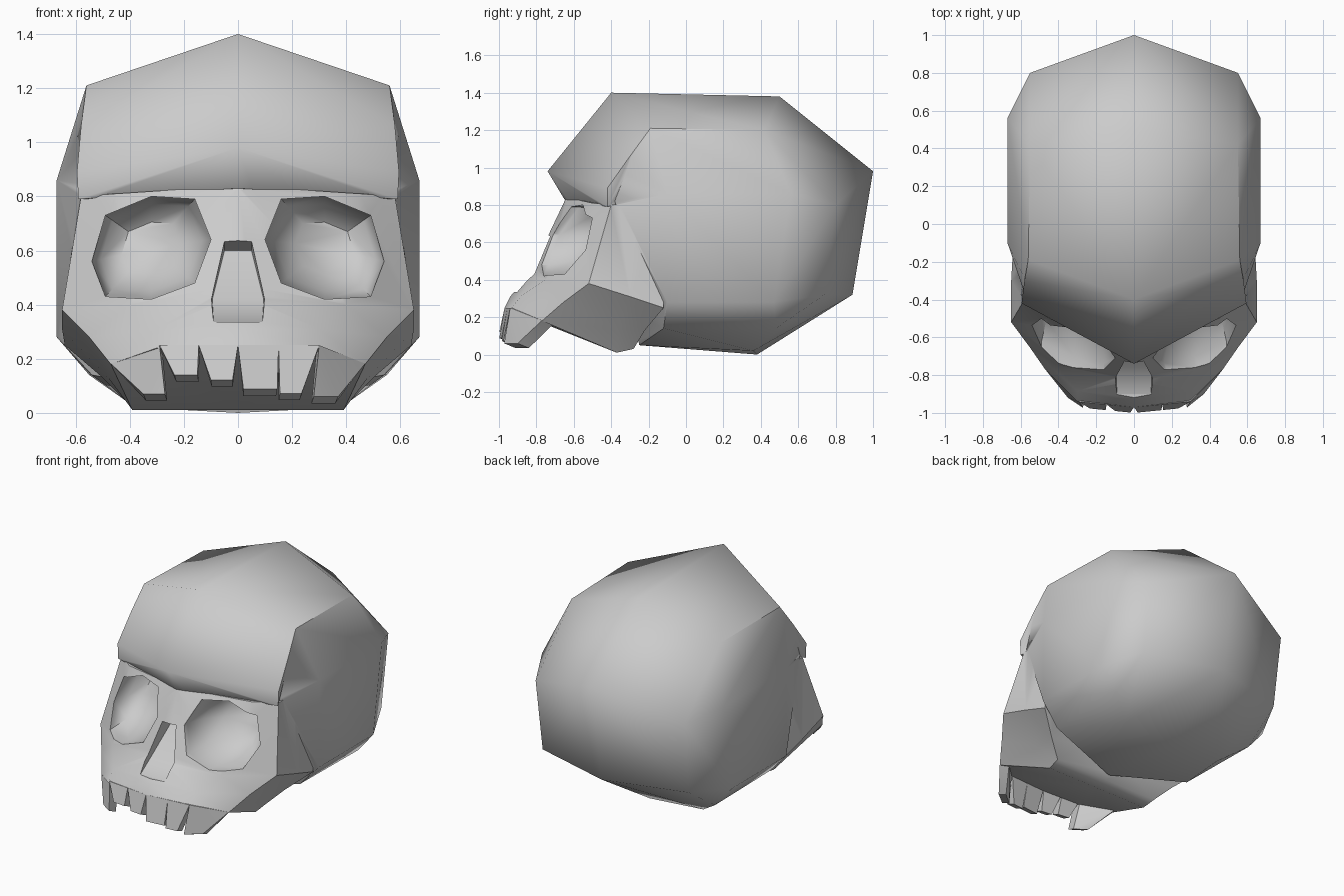
import bpy, bmesh, math

if "Cube" in bpy.data.objects:
    bpy.data.objects.remove(bpy.data.objects["Cube"])


def finish(name, bm):
    bmesh.ops.recalc_face_normals(bm, faces=bm.faces)
    me = bpy.data.meshes.new(name)
    bm.to_mesh(me)
    bm.free()
    ob = bpy.data.objects.new(name, me)
    bpy.context.collection.objects.link(ob)
    return ob


def mirrored(pts):
    return list(pts) + [(-x, y, z) for x, y, z in pts if abs(x) > 1e-5]


def hull(name, pts):
    bm = bmesh.new()
    for p in pts:
        bm.verts.new(p)
    bmesh.ops.convex_hull(bm, input=bm.verts)
    bmesh.ops.delete(bm, geom=[v for v in bm.verts if not v.link_faces], context='VERTS')
    return finish(name, bm)


def combine(ob, others, operation):
    bpy.context.view_layer.objects.active = ob
    for c in others:
        m = ob.modifiers.new("combine", 'BOOLEAN')
        m.operation, m.solver, m.object = operation, 'EXACT', c
        bpy.ops.object.modifier_apply(modifier=m.name)
        bpy.data.objects.remove(c)


def smooth(ob, deg):
    bpy.ops.object.select_all(action='DESELECT')
    ob.select_set(True)
    bpy.context.view_layer.objects.active = ob
    bpy.ops.object.shade_smooth_by_angle(angle=math.radians(deg))


# Cranium: front, middle and rear rings plus the temples
skull = hull("skull", mirrored([
    (0, -.40, 1.4), (.56, -.19, 1.21), (.67, -.10, .86), (.67, -.10, .28), (.54, -.12, .14), (0, -.25, .05),
    (0, .50, 1.38), (.55, .42, 1.2), (.67, .56, .86), (.67, .47, .28), (.55, .48, .14), (.38, .36, .02),
    (0, .38, 0), (0, 1.0, .98), (.55, .80, .80), (.54, .74, .32), (0, .89, .32),
    (.575, -.38, .82), (.575, -.30, 1.06)]))

# Forehead with overhanging brow
brow = hull("brow", mirrored([
    (0, -.40, 1.4), (.56, -.19, 1.21), (.58, -.30, 1.06),
    (0, -.74, .98), (.595, -.42, .89), (0, -.65, .83), (.59, -.42, .79),
    (0, -.30, .84), (.50, -.25, .84)]))

# Face: four half rows from the centre line round the cheek to the back
rows = [
    [(0, -.64, .84), (.45, -.50, .81), (.58, -.40, .80), (.59, -.26, .81), (.57, -.10, .80), (0, -.10, .82)],
    [(0, -.83, .44), (.40, -.75, .40), (.65, -.52, .38), (.65, -.30, .31), (.64, -.12, .25), (0, -.12, .30)],
    [(0, -.94, .31), (.30, -.885, .31), (.55, -.655, .28), (.48, -.36, .13), (.50, -.22, .13), (0, -.20, .17)],
    [(0, -.97, .25), (.30, -.94, .24), (.47, -.77, .18), (.39, -.37, .01), (.40, -.28, .03), (0, -.28, .03)],
]
bm = bmesh.new()
for s in (1, -1):
    g = [[bm.verts.new((s * x, y, z)) for x, y, z in r] for r in rows]
    for a, b in zip(g, g[1:]):
        for i in range(5):
            bm.faces.new((a[i], a[i + 1], b[i + 1], b[i]))
    bm.faces.new(g[0])
    mid = bm.verts.new((0, -.37, .01))
    c = g[3]
    bm.faces.new((c[0], c[1], c[2], c[3], mid))
    bm.faces.new((mid, c[3], c[4], c[5]))
bmesh.ops.remove_doubles(bm, verts=bm.verts, dist=1e-4)
bmesh.ops.triangulate(bm, faces=bm.faces)
face = finish("face", bm)
combine(skull, [brow, face], 'UNION')

# Eye sockets and nose opening
octagon = [(.54, .56), (.49, .73), (.32, .80), (.16, .79), (.10, .64), (.16, .48), (.32, .42), (.49, .43)]
cutters = []
for s in (1, -1):
    pts = []
    for scale, depth in ((1, None), (1, .05), (.85, .16), (.5, .24)):
        for x, z in octagon:
            x, z = .32 + (x - .32) * scale, .61 + (z - .61) * scale
            y = -1.1 if depth is None else -.65 + .42 * (x - .32) + .53 * (z - .61) + depth
            pts.append((s * x, y, z))
    cutters.append(hull("eye_cutter", pts))
cutters.append(hull("nose_cutter", mirrored([
    (.05, -1.1, .75), (.11, -1.1, .43), (.10, -1.1, .335),
    (.05, -.62, .60), (.095, -.76, .42), (.09, -.90, .335)])))
combine(skull, cutters, 'DIFFERENCE')


# Teeth: tapered blocks following the gum arc
def gum(x):
    d = max(abs(x) - .3, 0)
    return -.97 + .1 * min(abs(x), .3) + d, .25 - .4 * d


teeth = [(-.47, -.29, -.35, -.27, .07), (-.29, -.145, -.235, -.15, .14), (-.145, 0, -.10, -.02, .122),
         (0, .15, .02, .145, .088), (.15, .30, .155, .235, .072), (.30, .47, .28, .37, .06)]
parts = []
for t0, t1, b0, b1, zb in teeth:
    pts = []
    for x in (t0, t1):
        y, z = gum(x)
        pts += [(x, y, z), (x * .97, y + .08, z)]
    for x in (b0, b1):
        y = gum(x)[0] - .03
        pts += [(x, y, zb), (x * .97, y + .06, zb - .025)]
    parts.append(hull("tooth", pts))

smooth(skull, 50)
for ob in parts:
    smooth(ob, 30)
